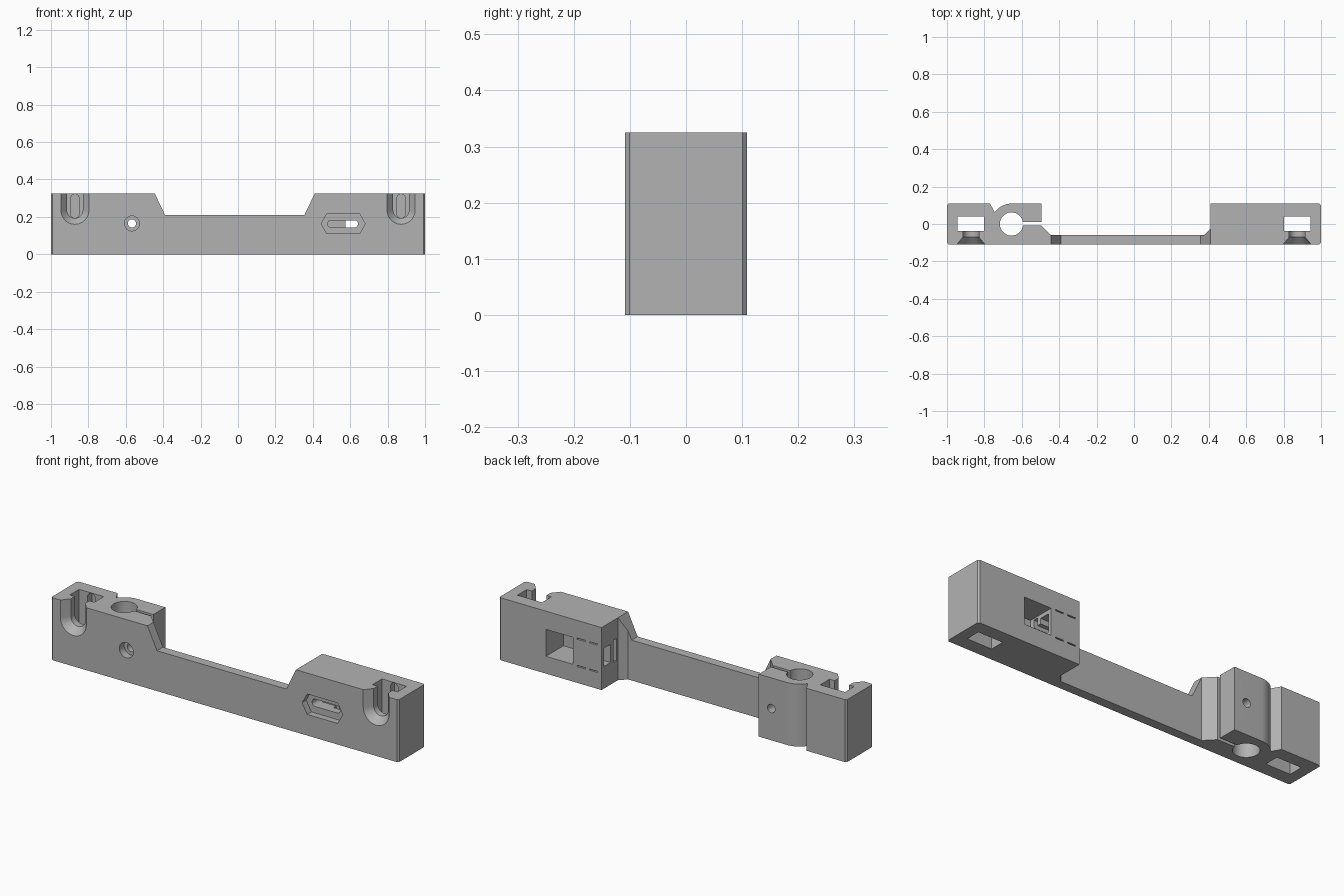
import bpy, bmesh
from math import cos, sin, pi, radians

if "Cube" in bpy.data.objects:
    bpy.data.objects.remove(bpy.data.objects["Cube"], do_unlink=True)

grey = bpy.data.materials.new("grey plastic")
grey.use_nodes = True
colour = (0.45, 0.45, 0.45, 1)
grey.diffuse_color = colour
grey.node_tree.nodes["Principled BSDF"].inputs["Base Color"].default_value = colour


def arc(cx, cy, r, start, end, n):
    steps = [radians(start + (end - start) * i / n) for i in range(n + 1)]
    return [(cx + r * cos(a), cy + r * sin(a)) for a in steps]


def loft(name, loops):
    """Closed solid through loops that have equal point counts."""
    bm = bmesh.new()
    rings = [[bm.verts.new(p) for p in loop] for loop in loops]
    n = len(rings[0])
    for a, b in zip(rings, rings[1:]):
        for i in range(n):
            j = (i + 1) % n
            bm.faces.new((a[i], a[j], b[j], b[i]))
    bm.faces.new(rings[0])
    bm.faces.new(rings[-1])
    bmesh.ops.recalc_face_normals(bm, faces=bm.faces)
    mesh = bpy.data.meshes.new(name)
    bm.to_mesh(mesh)
    bm.free()
    obj = bpy.data.objects.new(name, mesh)
    bpy.context.collection.objects.link(obj)
    return obj


def upright(name, pts, z0, z1):
    return loft(name, [[(x, y, z) for x, y in pts] for z in (z0, z1)])


def across(name, pts, y0, y1):
    return loft(name, [[(x, y, z) for x, z in pts] for y in (y0, y1)])


def box(x0, x1, y0, y1, z0, z1):
    return upright("box_cutter", [(x0, y0), (x1, y0), (x1, y1), (x0, y1)], z0, z1)


def cut(cutter):
    mod = body.modifiers.new("cut", "BOOLEAN")
    mod.operation = "DIFFERENCE"
    mod.solver = "EXACT"
    mod.object = cutter
    bpy.ops.object.modifier_apply(modifier=mod.name)
    bpy.data.objects.remove(cutter, do_unlink=True)


# Plan outline: end block with round clamp, thin bar, second end block
H, D, C = 0.325, 0.109, 0.008
HX = -0.655
outline = [(-1 + C, -D), (1 - C, -D), (1, C - D), (1, D - C), (1 - C, D),
           (0.41, D), (0.41, -0.025), (0.375, -0.06), (-0.445, -0.06),
           (-0.495, -0.008), (-0.57, -0.008), (-0.57, 0.01), (-0.495, 0.01),
           (-0.495, D)]
outline += arc(HX, 0, D, 90, 145, 14)
outline += [(-0.77, D), (-1 + C, D), (-1, D - C), (-1, C - D)]
body = upright("carriage_bracket", outline, 0, H)
body.data.materials.append(grey)
bpy.context.view_layer.objects.active = body
body.select_set(True)

# Lowered top of the bar with sloping ends
cut(across("bar_cutter", [(-0.39, 0.21), (0.355, 0.21), (0.45, 0.409), (-0.485, 0.409)],
           -0.2, 0.0))

# Rod bore, continuing into the clamp gap
cut(upright("bore_cutter", arc(HX, 0, 0.062, 0, 352.5, 47), -0.1, 0.5))
cut(box(HX, -0.56, -0.008, 0.01, -0.1, 0.5))


# Nut pockets and countersunk open screw slots at both ends
def u_shape(x, r, y):
    pts = arc(x, 0.235, r, 180, 360, 24) + [(x + r, 0.4), (x - r, 0.4)]
    return [(px, y, pz) for px, pz in pts]


for x in (-0.872, 0.872):
    cut(box(x - 0.071, x + 0.071, -0.037, 0.04, -0.1, 0.5))
    cut(loft("screw_slot_cutter", [u_shape(x, 0.083, -0.119), u_shape(x, 0.042, -0.07),
                                   u_shape(x, 0.042, 0.0)]))
    stadium = arc(x, 0.215, 0.022, 180, 360, 12) + arc(x, 0.3, 0.022, 0, 180, 12)
    cut(across("screw_tip_cutter", stadium, 0.0, 0.075))

# Clamp screw hole with counterbore
for r, y1 in ((0.022, 0.2), (0.04, -0.07)):
    cut(across("clamp_screw_cutter", arc(-0.567, 0.165, r, 0, 345, 23), -0.2, y1))

# Long hexagonal recess and adjusting slot on the front
cut(across("hex_cutter", [(0.445, 0.163), (0.475, 0.11), (0.65, 0.11), (0.68, 0.163),
                          (0.65, 0.216), (0.475, 0.216)], -0.2, -0.075))
slot = arc(0.498, 0.163, 0.019, 90, 270, 12) + arc(0.623, 0.163, 0.019, -90, 90, 12)
cut(across("slot_cutter", slot, -0.2, 0.06))

# Belt window in the back, with channels to the inner end
cut(box(0.575, 0.73, -0.035, 0.2, 0.09, 0.23))
cut(box(0.35, 0.6, 0.035, 0.09, 0.115, 0.21))
cut(box(0.38, 0.6, -0.012, 0.012, 0.105, 0.222))

# Fine slits in the back
for z in (0.088, 0.23):
    for x in (0.433, 0.503):
        cut(box(x, x + 0.047, 0.04, 0.2, z - 0.003, z + 0.003))

bpy.ops.object.shade_smooth_by_angle(angle=radians(30))
